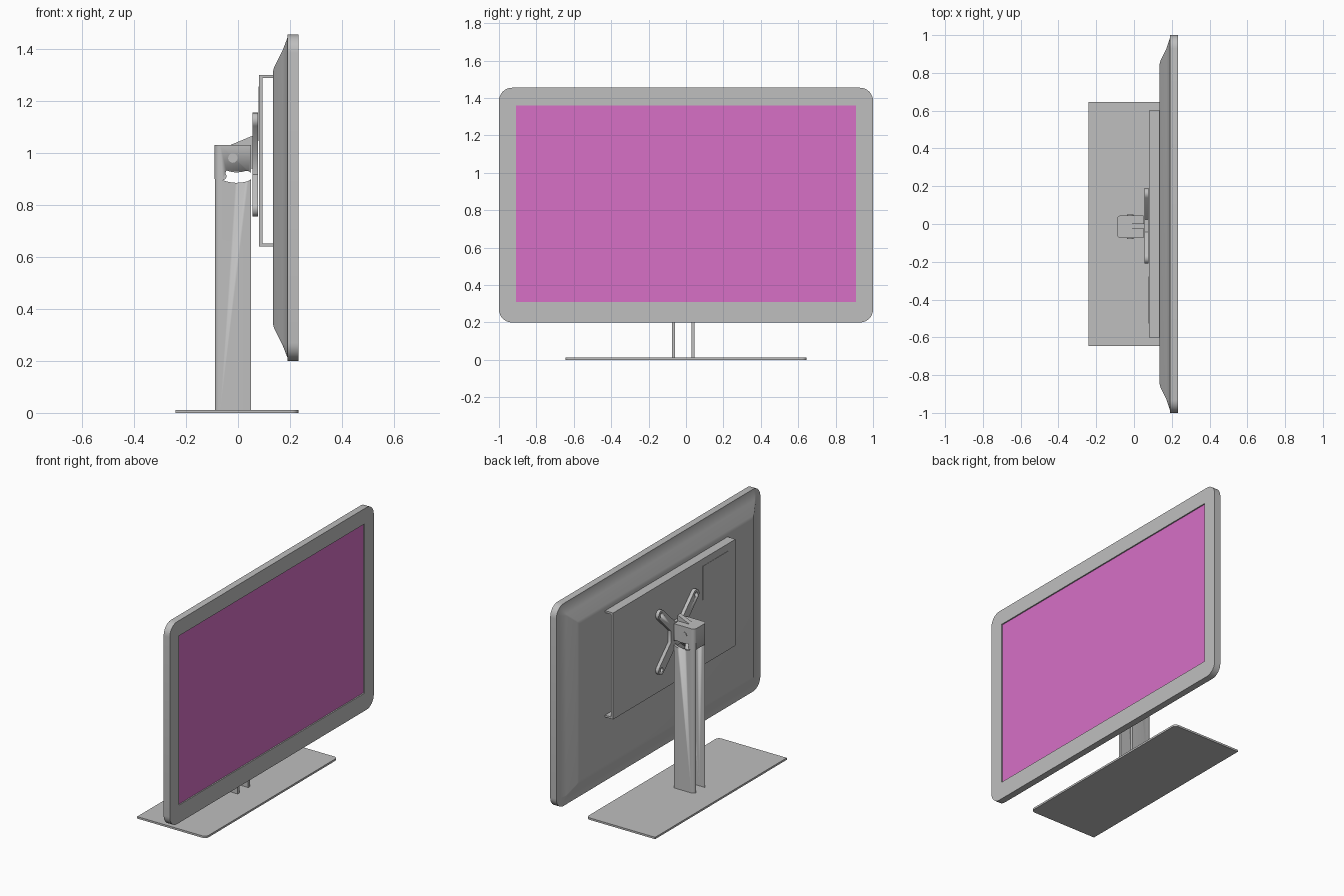
import bpy, bmesh, math
from mathutils import Vector

if "Cube" in bpy.data.objects:
    bpy.data.objects.remove(bpy.data.objects["Cube"])


def material(name, rgb):
    m = bpy.data.materials.new(name)
    m.diffuse_color = (*rgb, 1)
    m.use_nodes = True
    m.node_tree.nodes["Principled BSDF"].inputs["Base Color"].default_value = m.diffuse_color
    return m


GREY = material("body_grey", (0.52, 0.52, 0.52))
PINK = material("screen_pink", (0.68, 0.16, 0.565))


def finish(name, bm, mats=(GREY,)):
    bmesh.ops.recalc_face_normals(bm, faces=bm.faces)
    me = bpy.data.meshes.new(name)
    bm.to_mesh(me)
    bm.free()
    ob = bpy.data.objects.new(name, me)
    bpy.context.collection.objects.link(ob)
    for m in mats:
        me.materials.append(m)
    bpy.ops.object.select_all(action='DESELECT')
    ob.select_set(True)
    bpy.context.view_layer.objects.active = ob
    bpy.ops.object.shade_smooth_by_angle(angle=math.radians(25))
    return ob


def prism(name, pts, axis, a, b):
    """Extrude a 2D outline along x (pts = y,z), y (pts = x,z) or z (pts = x,y)."""
    def put(p, t):
        q = list(p)
        q.insert(axis, t)
        return Vector(q)
    bm = bmesh.new()
    lo = [bm.verts.new(put(p, a)) for p in pts]
    hi = [bm.verts.new(put(p, b)) for p in pts]
    n = len(pts)
    bm.faces.new(lo)
    bm.faces.new(hi)
    for i in range(n):
        bm.faces.new((lo[i], lo[(i + 1) % n], hi[(i + 1) % n], hi[i]))
    return finish(name, bm)


def arc(cx, cy, r, a0, a1, n=8):
    return [(cx + r * math.cos(math.radians(a0 + (a1 - a0) * i / n)),
             cy + r * math.sin(math.radians(a0 + (a1 - a0) * i / n))) for i in range(n + 1)]


def circle(cx, cy, r, n=20):
    return arc(cx, cy, r, 0, 360, n)[:-1]


def rect(x0, x1, y0, y1):
    return [(x0, y0), (x1, y0), (x1, y1), (x0, y1)]


def round_rect(hy, hz, cz, r):
    pts = []
    for sy, sz, a in ((1, 1, 0), (-1, 1, 90), (-1, -1, 180), (1, -1, 270)):
        pts += arc(sy * (hy - r), cz + sz * (hz - r), r, a, a + 90)
    return pts


def boolean(ob, cutter, op='DIFFERENCE'):
    mod = ob.modifiers.new("cut", 'BOOLEAN')
    mod.object, mod.operation, mod.solver = cutter, op, 'EXACT'
    bpy.context.view_layer.objects.active = ob
    bpy.ops.object.modifier_apply(modifier=mod.name)
    bpy.data.objects.remove(cutter, do_unlink=True)


# Monitor: rings lofted from the back panel round the bezel to the recessed screen
rings = [(0.135, 0.845, 0.488, 0.8275, 0.004), (0.14, 0.865, 0.505, 0.8275, 0.005),
         (0.172, 0.93, 0.568, 0.8275, 0.01), (0.19, 0.985, 0.615, 0.8275, 0.05),
         (0.19, 1.0, 0.6275, 0.8275, 0.07), (0.232, 1.0, 0.6275, 0.8275, 0.07),
         (0.232, 0.91, 0.525, 0.835, 0.001), (0.224, 0.91, 0.525, 0.835, 0.001)]
bm = bmesh.new()
loops = [[bm.verts.new((x, y, z)) for y, z in round_rect(hy, hz, cz, r)]
         for x, hy, hz, cz, r in rings]
for A, B in zip(loops, loops[1:]):
    for i in range(len(A)):
        j = (i + 1) % len(A)
        bm.faces.new((A[i], A[j], B[j], B[i]))
bm.faces.new(loops[0])
bm.faces.new(loops[-1]).material_index = 1
finish("monitor", bm, (GREY, PINK))

# Rear channel plate with top and bottom flanges, and its small square panel
prism("rear_channel", [(0.136, 0.64), (0.08, 0.64), (0.08, 1.30), (0.136, 1.30),
                       (0.136, 1.288), (0.094, 1.288), (0.094, 0.652), (0.136, 0.652)],
      1, -0.60, 0.60)
prism("rear_panel", rect(-0.526, -0.277, 1.045, 1.255), 0, 0.078, 0.082)

# X-shaped mounting bracket with screw holes
CY, CZ = -0.01, 0.955
bracket = prism("mount_bracket", rect(CY - 0.08, CY + 0.08, CZ - 0.075, CZ + 0.075),
                0, 0.055, 0.076)
R, T = 0.03, 0.17
for a in (45, 135):
    d = T * math.sqrt(2)
    ca, sa = math.cos(math.radians(a)), math.sin(math.radians(a))
    pts = arc(CY + d * ca, CZ + d * sa, R, a - 90, a + 90)
    pts += arc(CY - d * ca, CZ - d * sa, R, a + 90, a + 270)
    boolean(bracket, prism("arm", pts, 0, 0.055, 0.076), 'UNION')
for sy in (-1, 1):
    for sz in (-1, 1):
        boolean(bracket, prism("hole", circle(CY + sy * T, CZ + sz * T, 0.014, 16), 0, 0.0, 0.2))

# Column: U section, open at the back below the cap, with a curved slot
X0, X1, Y0, Y1, W, C = -0.09, 0.05, -0.075, 0.046, 0.017, 0.022
u = [(X1, Y0 + W), (X1, Y0)]
u += arc(X0 + C, Y0 + C, C, 270, 180, 6) + arc(X0 + C, Y1 - C, C, 180, 90, 6)
u += [(X1, Y1), (X1, Y1 - W), (X0 + W, Y1 - W), (X0 + W, Y0 + W)]
column = prism("column", u, 2, 0.01, 1.03)
boolean(column, prism("back_gap", rect(-0.2, -0.05, Y0 + W, Y1 - W), 2, -0.1, 0.90))
slot = arc(-0.005, 1.03, 0.145, 248, 288)
slot += arc(-0.005 + 0.125 * math.cos(math.radians(288)),
            1.03 + 0.125 * math.sin(math.radians(288)), 0.02, 288, 468)[1:-1]
slot += arc(-0.005, 1.03, 0.105, 288, 248)
boolean(column, prism("slot", slot, 1, -0.3, 0.3))

# Column lid
lid = [(X1, Y0)] + arc(X0 + C, Y0 + C, C, 270, 180, 6)
lid += arc(X0 + C, Y1 - C, C, 180, 90, 6) + [(X1, Y1)]
prism("column_lid", lid, 2, 1.015, 1.0305)

# Hinge fin joining column and bracket, pivot bolt and slot pin
prism("hinge_fin", [(-0.03, 0.95), (0.056, 0.94), (0.056, 1.066), (-0.03, 1.03)],
      1, -0.027, 0.003)
prism("pivot_bolt", circle(-0.02, 0.98, 0.018), 1, Y0 - 0.004, Y1 + 0.004)
prism("slot_pin", circle(-0.058, 0.91, 0.014), 1, Y0 + 0.003, Y1 - 0.003)

# Base plate with rounded front corners
base = [(-0.24, 0.645), (-0.24, -0.645)] + arc(0.207, -0.62, 0.025, 270, 360, 6)
base += arc(0.207, 0.62, 0.025, 0, 90, 6)
prism("base_plate", base, 2, 0.0, 0.012)
